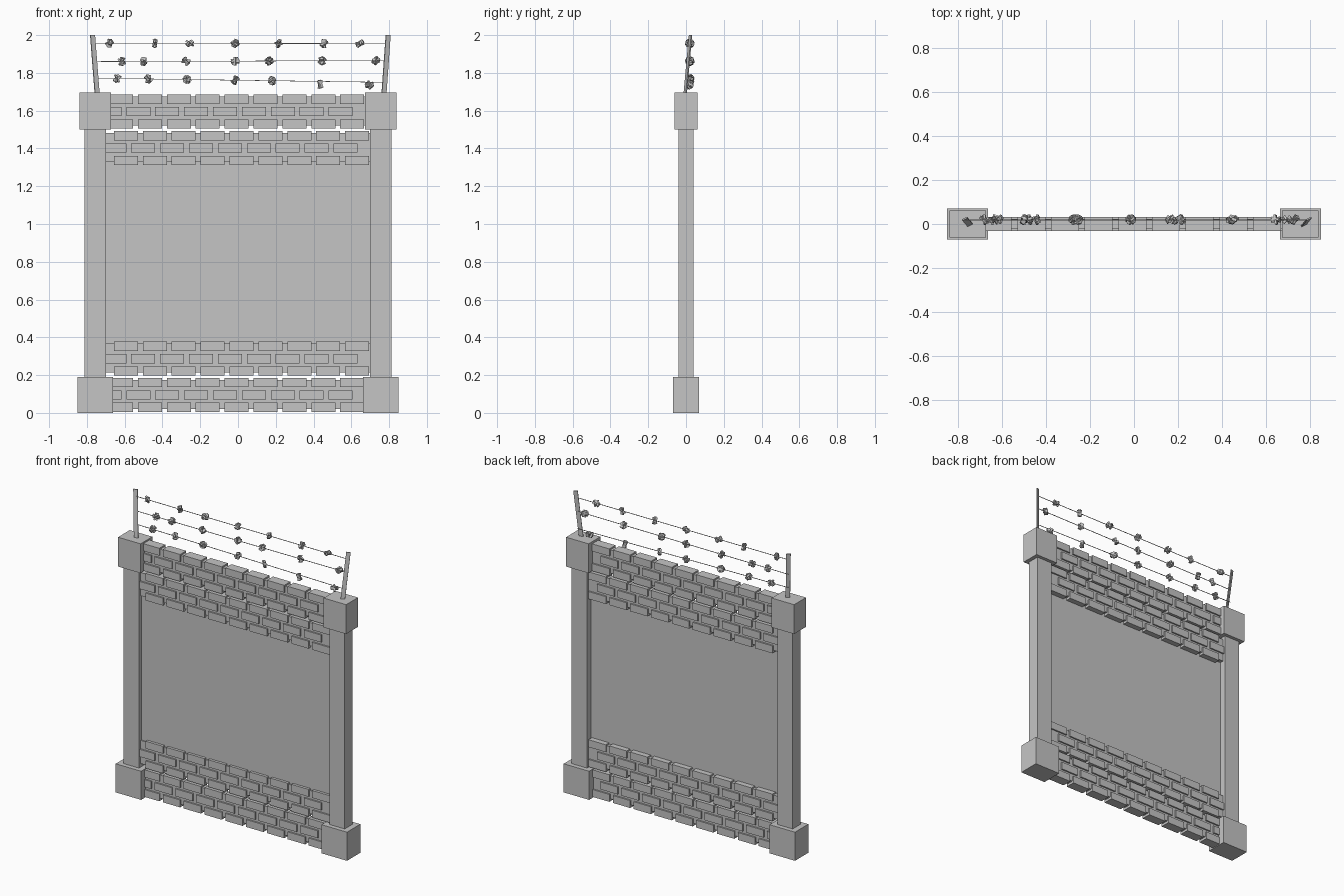
import bpy, bmesh, random
from mathutils import Vector, Matrix, Euler

random.seed(4)
cube = bpy.data.objects.get("Cube")
if cube:
    bpy.data.objects.remove(cube, do_unlink=True)

grey = bpy.data.materials.new("light concrete grey")
grey.use_nodes = True
colour = (0.56, 0.56, 0.56, 1)
grey.diffuse_color = colour
grey.node_tree.nodes["Principled BSDF"].inputs["Base Color"].default_value = colour


def add_box(bm, lo, hi):
    lo, hi = Vector(lo), Vector(hi)
    mat = Matrix.Translation((lo + hi) / 2) @ Matrix.Diagonal((*(hi - lo), 1))
    bmesh.ops.create_cube(bm, size=1, matrix=mat)


def finish(name, bm):
    bmesh.ops.recalc_face_normals(bm, faces=bm.faces)
    mesh = bpy.data.meshes.new(name)
    bm.to_mesh(mesh)
    bm.free()
    mesh.materials.append(grey)
    obj = bpy.data.objects.new(name, mesh)
    bpy.context.collection.objects.link(obj)
    return obj


def box(name, lo, hi):
    bm = bmesh.new()
    add_box(bm, lo, hi)
    return finish(name, bm)


def strip(name, a, b, across, through):
    """Bar from a to b with the given cross-section vectors."""
    a, b = Vector(a), Vector(b)
    mat = Matrix((across, through, b - a)).transposed().to_4x4()
    bm = bmesh.new()
    bmesh.ops.create_cube(bm, size=1, matrix=Matrix.Translation((a + b) / 2) @ mat)
    return finish(name, bm)


# Pillars with bases and caps
for side, s in (("right", -1), ("left", 1)):
    for part, inner, outer, half, z0, z1 in (
            ("pillar", 0.70, 0.812, 0.04, 0.1, 1.6),
            ("pillar_base", 0.663, 0.85, 0.07, 0, 0.19),
            ("pillar_cap", 0.673, 0.838, 0.062, 1.5, 1.695)):
        x0, x1 = sorted((s * inner, s * outer))
        box(f"{side}_{part}", (x0, -half, z0), (x1, half, z1))

# Thin middle panel
box("middle_panel", (-0.72, -0.014, 0.345), (0.72, -0.004, 1.345))

# Brick bands: mortar slab with three staggered courses
PITCH, LENGTH, HEIGHT = 0.153, 0.127, 0.049


def brick_band(name, z, first, half_width):
    box(name + "_mortar", (-half_width, -0.022, z + 0.016),
        (half_width, 0.022, z + 0.17))
    bm = bmesh.new()
    for course in range(3):
        low = z + course * 0.0655
        start = first - (PITCH * 0.4 if course == 1 else 0)
        for i in range(9):
            x0 = max(start + i * PITCH, -half_width)
            x1 = start + i * PITCH + LENGTH
            add_box(bm, (x0, -0.032, low), (x1, 0.032, low + HEIGHT))
    finish(name + "_bricks", bm)


brick_band("footing_band", 0.005, -0.683, 0.68)
brick_band("lower_band", 0.197, -0.657, 0.705)
brick_band("upper_band", 1.312, -0.657, 0.705)
brick_band("top_band", 1.505, -0.683, 0.68)

# Leaning flat wire posts
for name, x0, x1 in (("right", -0.745, -0.77), ("left", 0.772, 0.795)):
    strip(name + "_wire_post", (x0, -0.005, 1.68), (x1, 0.024, 2.0),
          (0.024, 0.012, 0), (-0.003, 0.006, 0))

# Wires with barbs knotted along them
wires = (
    ("top", 1.957, 1.955, (-0.68, -0.44, -0.255, -0.015, 0.215, 0.455, 0.645)),
    ("middle", 1.86, 1.865, (-0.615, -0.5, -0.275, -0.015, 0.165, 0.445, 0.73)),
    ("bottom", 1.772, 1.75, (-0.64, -0.475, -0.27, -0.015, 0.18, 0.435, 0.695)),
)
for name, z0, z1, knots in wires:
    strip(name + "_wire", (-0.763, 0.018, z0), (0.785, 0.018, z1),
          (0, 0.003, 0), (0, 0, 0.003))
    bm = bmesh.new()
    for x in knots:
        sag = 0.015 if name == "bottom" and x > 0.3 else 0
        centre = Vector((x, 0.02, z0 + (z1 - z0) * (x + 0.76) / 1.54 - sag))
        for _ in range(4):
            turn = Euler([random.uniform(0, 6.28) for _ in range(3)]).to_matrix().to_4x4()
            mat = Matrix.Translation(centre) @ turn @ Matrix.Diagonal((0.044, 0.022, 0.01, 1))
            bmesh.ops.create_cube(bm, size=1, matrix=mat)
    finish(name + "_barbs", bm)
